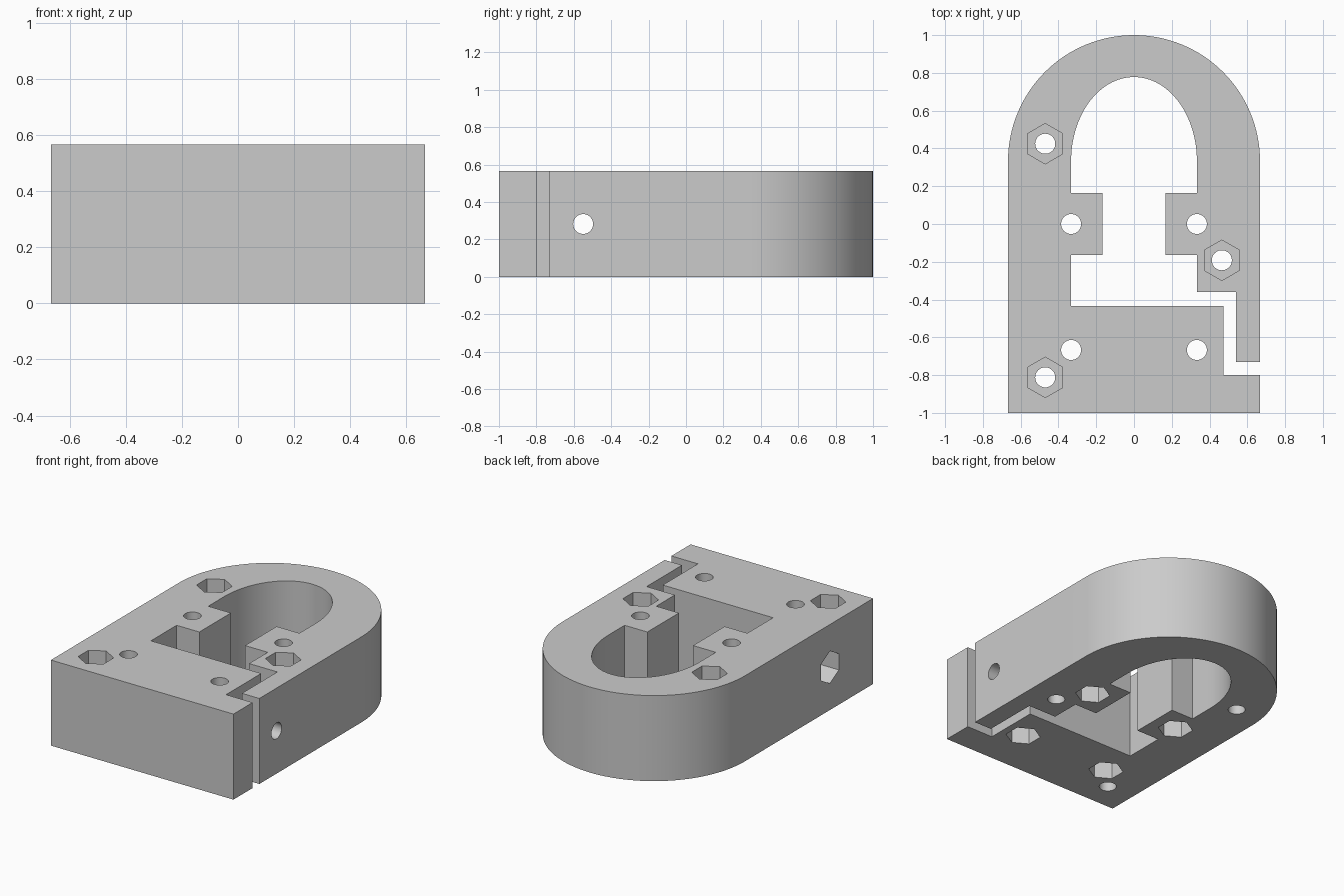
import bpy, bmesh, math
from mathutils import Matrix, Vector

if "Cube" in bpy.data.objects:
    bpy.data.objects.remove(bpy.data.objects["Cube"])

H = 0.565          # body height
W = 0.667          # half width
I = 0.333          # half width of the inner opening
HOLE_R, NUT_R, NUT_DEPTH = 0.053, 0.107, 0.15

grey = bpy.data.materials.new("grey plastic")
grey.diffuse_color = (0.6, 0.6, 0.6, 1)
grey.use_nodes = True
grey.node_tree.nodes["Principled BSDF"].inputs["Base Color"].default_value = grey.diffuse_color


def arc(rx, ry, start, end, n=64):
    """Points on an elliptical arc centred on the arch centre."""
    angles = [math.radians(start + (end - start) * i / n) for i in range(n + 1)]
    return [(rx * math.cos(a), 0.333 + ry * math.sin(a)) for a in angles]


def new_object(name, bm):
    mesh = bpy.data.meshes.new(name)
    bmesh.ops.recalc_face_normals(bm, faces=bm.faces)
    bm.to_mesh(mesh)
    bm.free()
    mesh.materials.append(grey)
    obj = bpy.data.objects.new(name, mesh)
    bpy.context.collection.objects.link(obj)
    return obj


# Latch body: one outline running round the outside, then back round the opening
outline = [(-W, -1), (W, -1), (W, -0.8), (0.473, -0.8), (0.473, -0.433),
           (-I, -0.433), (-I, -0.165), (-0.167, -0.165), (-0.167, 0.165), (-I, 0.165)]
outline += arc(I, 0.445, 180, 0)
outline += [(I, 0.165), (0.167, 0.165), (0.167, -0.165), (I, -0.165),
            (I, -0.36), (0.54, -0.36), (0.54, -0.73), (W, -0.73)]
outline += arc(W, 0.667, 0, 180)

bm = bmesh.new()
base = bm.faces.new([bm.verts.new((x, y, 0)) for x, y in outline])
top = bmesh.ops.extrude_face_region(bm, geom=[base])["geom"]
bmesh.ops.translate(bm, vec=(0, 0, H), verts=[v for v in top if isinstance(v, bmesh.types.BMVert)])
body = new_object("latch_body", bm)


def cut(name, center, radius, depth, sides, along_x=False):
    """Drill a prism-shaped hole into the body."""
    bm = bmesh.new()
    bmesh.ops.create_cone(bm, cap_ends=True, segments=sides, radius1=radius,
                          radius2=radius, depth=depth)
    # hexagon points lie along y for upright pockets and along z for the side pocket
    first = bm.verts[:][0].co
    turn = math.pi / 2 - math.atan2(first.y, first.x)
    matrix = Matrix.Rotation(turn, 4, "Z")
    if along_x:
        matrix = Matrix.Rotation(math.pi / 2, 4, "Z") @ Matrix.Rotation(math.pi / 2, 4, "X") @ matrix
    bmesh.ops.transform(bm, matrix=Matrix.Translation(Vector(center)) @ matrix, verts=bm.verts)
    cutter = new_object(name, bm)
    cutter.hide_render = True
    mod = body.modifiers.new(name, "BOOLEAN")
    mod.operation, mod.solver, mod.object = "DIFFERENCE", "EXACT", cutter
    bpy.context.view_layer.objects.active = body
    bpy.ops.object.modifier_apply(modifier=name)
    bpy.data.objects.remove(cutter)


# Bolt holes with nut pockets opening on the top or the underside
top_bolts = [(-0.47, 0.425), (0.465, -0.192), (-0.47, -0.812)]
bottom_bolts = [(-I, 0), (I, 0), (-I, -0.667), (I, -0.667)]
for bolts, z in ((top_bolts, H), (bottom_bolts, 0)):
    for x, y in bolts:
        cut("nut_pocket", (x, y, z), NUT_R, 2 * NUT_DEPTH, 6)
        cut("bolt_hole", (x, y, H / 2), HOLE_R, 2, 40)

# Locking screw across the body, with its nut pocket on the left side
cut("side_nut_pocket", (-W, -0.55, H / 2), NUT_R, 2 * NUT_DEPTH, 6, True)
cut("side_screw_hole", (0, -0.55, H / 2), HOLE_R, 3, 40, True)

bpy.ops.object.select_all(action="DESELECT")
body.select_set(True)
bpy.context.view_layer.objects.active = body
bpy.ops.object.shade_smooth_by_angle(angle=math.radians(30))
